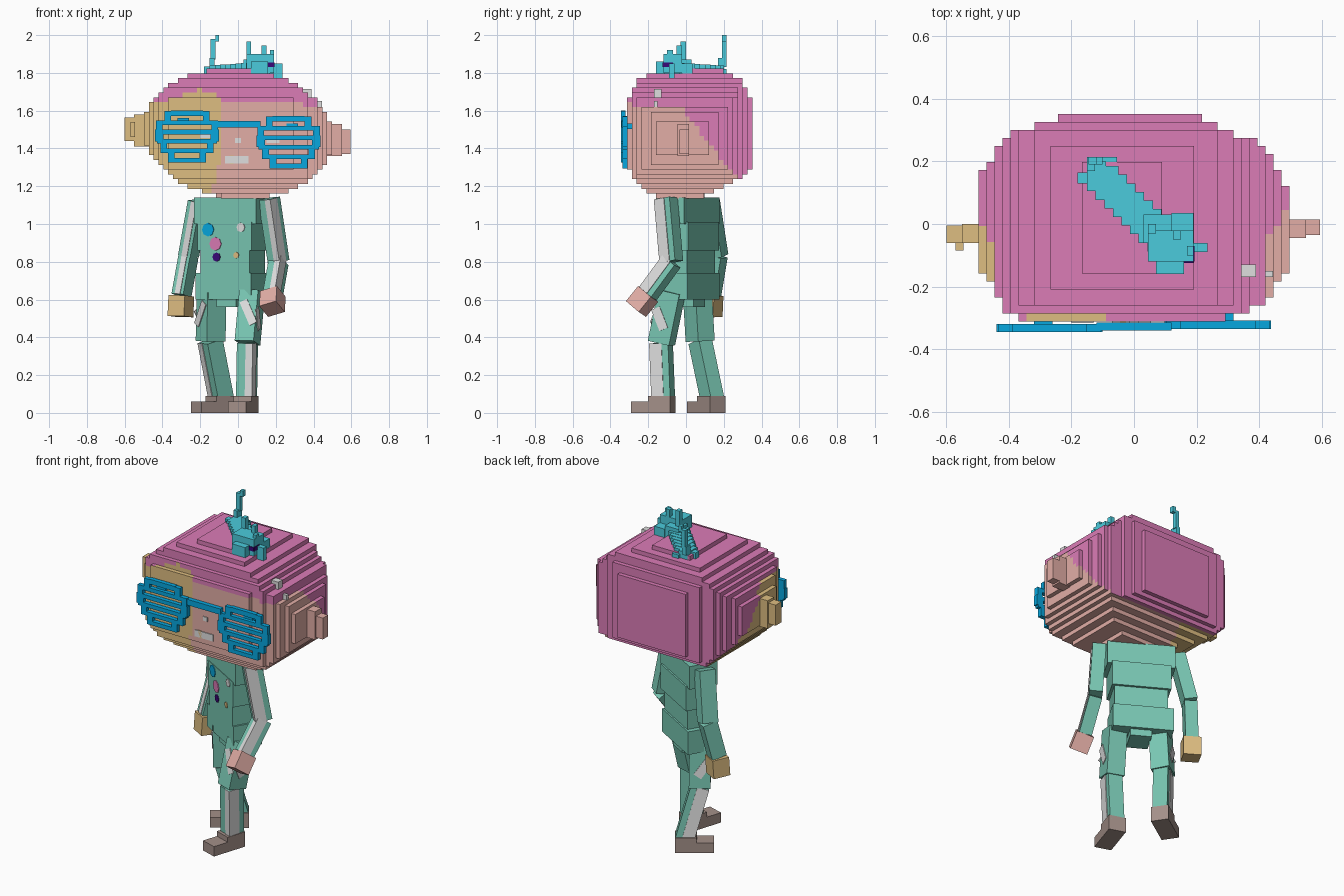
import bpy, bmesh, math
from mathutils import Vector, Matrix

if "Cube" in bpy.data.objects:
    bpy.data.objects.remove(bpy.data.objects["Cube"])

def mat(name, rgb):
    m = bpy.data.materials.new(name)
    m.diffuse_color = (*rgb, 1)
    m.use_nodes = True
    m.node_tree.nodes["Principled BSDF"].inputs["Base Color"].default_value = m.diffuse_color
    return m

PINK = mat("pink_hair", (.71, .20, .47))
SKIN = mat("skin", (.76, .42, .38))
TAN = mat("tan", (.73, .51, .22))
GREEN = mat("green_suit", (.19, .57, .45))
BLUE = mat("blue_shades", (.002, .39, .74))
TEAL = mat("teal_critter", (.07, .60, .72))
GREY = mat("light_grey", (.74, .74, .74))
SHOE = mat("brown_shoe", (.37, .28, .25))
PURPLE = mat("dark_purple", (.04, .002, .19))

def finish(name, bm, mats):
    me = bpy.data.meshes.new(name)
    bm.to_mesh(me)
    bm.free()
    for m in mats:
        me.materials.append(m)
    ob = bpy.data.objects.new(name, me)
    bpy.context.collection.objects.link(ob)
    return ob

def boxes(name, items, m, frame=Matrix()):
    """One object from axis-aligned boxes given as (x0, x1, y0, y1, z0, z1)."""
    bm = bmesh.new()
    for x0, x1, y0, y1, z0, z1 in items:
        c = Vector((x0 + x1, y0 + y1, z0 + z1)) / 2
        s = Matrix.Diagonal((abs(x1 - x0), y1 - y0, abs(z1 - z0), 1))
        bmesh.ops.create_cube(bm, size=1, matrix=frame @ Matrix.Translation(c) @ s)
    return finish(name, bm, [m])

def limb(name, p0, p1, w, d, yaw, m, stripe=None):
    """Box limb, local z along it; stripe lists grey plates: outer side (-1 or 1), 0 for front only."""
    p0, p1 = Vector(p0), Vector(p1)
    z = (p0 - p1).normalized()
    x = Vector((math.cos(yaw), math.sin(yaw), 0))
    x = (x - z * x.dot(z)).normalized()
    f = Matrix.Translation((p0 + p1) / 2) @ Matrix((x, z.cross(x), z)).transposed().to_4x4()
    h = (p0 - p1).length / 2
    boxes(name, [(-w/2, w/2, -d/2, d/2, -h, h)], m, f)
    if stripe == 0:
        boxes(name + "_stripe", [(-w*.2, w*.25, -d/2 - .004, -d/2, -h, h)], GREY, f)
    elif stripe:
        a = stripe * w
        boxes(name + "_stripe", [(a*.5, a*.5 + stripe*.004, -d/2 - .004, d*.14, -h, h),
                                 (a*.08, a*.5, -d/2 - .004, -d/2, -h, h)], GREY, f)
    return f

# ---- Head: stepped voxel shell with hair and two skin tones ----
V = .0255
NX, NY, NZ = 39, 26, 27
X0, Y0, Z0 = -NX*V/2, -.312, 1.135

def inside(i, j, k):
    x, y, z = X0 + (i+.5)*V, Y0 + (j+.5)*V, Z0 + (k+.5)*V
    zc = z - 1.48 + .05*x
    if (x/.5)**2 + (zc/.343)**2 > 1:                                # front outline
        return False
    if (abs(y - .02)/.336)**3.2 + (abs(z - 1.48)/.345)**3.2 > 1:    # side outline
        return False
    if z - 1.15 < .5*(y - .09):                                     # rising underside at the back
        return False
    # outline from above: two chamfers on each corner
    ax, ay = abs(x), abs(y)
    if y > 0:
        if x > 0:
            return ay + .45*ax <= .435 and ax + .6*ay <= .56
        return ay + .3*ax <= .41 and ax + .75*ay <= .615
    return ay + .35*ax <= (.40 if x > 0 else .425) and ax + .6*ay <= .575

def head_colour(p):
    top = 1.65
    if -.45 < p.x < -.1:
        top = 1.71 - .3*abs(p.x + .2)
    elif p.x > .35:
        top = 1.63
    if p.z > top or p.y + .78*p.z > 1.237:
        return 0
    return 2 if p.x < -.09 - .25*max(0, 1.36 - p.z) else 1

def build_head():
    cells = {(i, j, k) for i in range(NX) for j in range(NY) for k in range(NZ) if inside(i, j, k)}
    bm = bmesh.new()
    cache = {}

    def vert(key):
        if key not in cache:
            cache[key] = bm.verts.new((X0 + key[0]*V, Y0 + key[1]*V, Z0 + key[2]*V))
        return cache[key]

    for c in cells:
        for ax in range(3):
            u, w = (ax + 1) % 3, (ax + 2) % 3
            for s in (0, 1):
                nb = list(c)
                nb[ax] += 2*s - 1
                if tuple(nb) in cells:
                    continue
                ring = []
                for du, dw in ((0, 0), (1, 0), (1, 1), (0, 1)):
                    q = list(c)
                    q[ax] += s
                    q[u] += du
                    q[w] += dw
                    ring.append(vert(tuple(q)))
                f = bm.faces.new(ring if s else ring[::-1])
                f.material_index = head_colour(f.calc_center_median())
    finish("head", bm, [PINK, SKIN, TAN])

build_head()

# ---- Ears ----
boxes("left_ear", [(-.55, -.47, -.06, 0, 1.41, 1.58), (-.6, -.55, -.06, -.005, 1.44, 1.565),
                   (-.57, -.545, -.085, -.05, 1.46, 1.54)], TAN)
boxes("right_ear", [(.47, .55, -.045, .015, 1.36, 1.53), (.55, .595, -.035, .015, 1.37, 1.5)], SKIN)

# ---- Face details ----
def face_plate(name, x0, x1, z0, z1, m):
    boxes(name, [(x0, x1, -.317, -.311, z0, z1)], m)
face_plate("mouth", -.07, .055, 1.32, 1.36, GREY)
face_plate("gold_tooth", -.045, -.025, 1.318, 1.362, TAN)
face_plate("nose_shine", -.015, .015, 1.43, 1.455, GREY)
face_plate("left_eye", -.2, -.13, 1.455, 1.48, GREY)
face_plate("right_eye", .15, .22, 1.43, 1.455, GREY)
boxes("hair_clip", [(.33, .39, -.17, -.13, 1.67, 1.715), (.42, .445, -.17, -.15, 1.6, 1.65)], GREY)

# ---- Shutter shades ----
def lens(name, cx, cz, side, yf):
    widths = [.1, .14, .16, .17, .165, .12]
    items = [(cx - .085, cx + .085, yf, yf + .026, cz + .11, cz + .14)]
    for n, hw in enumerate(widths):
        z = cz - .125 + .05*n
        items.append((cx - hw, cx + hw, yf, yf + .026, z - .012, z + .012))
        for s in (-1, 1):          # frame piece reaching to the next bar towards the middle
            a, b = cx + s*(hw - .035), cx + s*hw
            items.append((a, b, yf, yf + .026, z, z + (.05 if n < 3 else -.05)))
    hinge = cx + side*.02
    items.append((hinge - .03, hinge + .03, yf + .02, -.285, cz + .07, cz + .1))
    boxes(name, items, BLUE)

lens("left_lens", -.27, 1.462, -1, -.345)
lens("right_lens", .268, 1.432, 1, -.335)
boxes("shades_bridge", [(-.12, .12, -.341, -.315, 1.51, 1.545)], BLUE)

# ---- Critter on top of the head ----
body = []
for n in range(9):
    t = n / 8
    x, y = -.1 + .22*t, .14 - .22*t
    body.append((x - .05, x + .05, y - .035, y + .045, 1.77, 1.84 + .015*t))
boxes("critter_body", body, TEAL)
boxes("critter_head", [(.045, .19, -.12, -.02, 1.8, 1.9), (.07, .16, -.16, -.1, 1.76, 1.86),
                       (.03, .12, -.06, .03, 1.79, 1.87), (.12, .19, -.02, .035, 1.78, 1.85),
                       (.17, .235, -.09, -.06, 1.76, 1.85)], TEAL)
boxes("critter_ears", [(.045, .07, -.03, 0, 1.87, 1.965), (.125, .15, -.05, -.02, 1.89, 1.945),
                       (.17, .19, -.1, -.07, 1.88, 1.92)], TEAL)
boxes("critter_eyes", [(.13, .19, -.124, -.119, 1.83, 1.855), (.189, .194, -.12, -.07, 1.83, 1.855)], PURPLE)
boxes("critter_tail", [(-.18, -.1, .13, .165, 1.77, 1.835), (-.15, -.09, .15, .2, 1.77, 1.84),
                       (-.15, -.125, .17, .215, 1.83, 1.88), (-.145, -.12, .19, .215, 1.87, 1.98),
                       (-.12, -.1, .19, .215, 1.965, 2.0), (-.1, -.055, .19, .215, 1.77, 1.82)], TEAL)

# ---- Torso, turned about the vertical ----
yaw = math.radians(-30)
T = Matrix.Translation((-.027, .01, 0)) @ Matrix.Rotation(yaw, 4, 'Z')
boxes("chest", [(-.19, .19, -.085, .085, 1.0, 1.14), (-.165, .165, -.088, .095, .86, 1.01)], GREEN, T)
boxes("belly", [(-.15, .15, -.085, .08, .72, .87)], GREEN, T)
boxes("hips", [(-.18, .16, -.085, .09, .6, .74)], GREEN, T)
boxes("crotch", [(-.06, .06, -.07, .07, .56, .61)], GREEN, T)
boxes("neck", [(-.07, .07, -.06, .06, 1.13, 1.22)], SKIN, T)

# Small badges on the chest
for name, x, z, r, m in (("blue_badge", -.1, .97, .036, BLUE), ("pink_badge", -.055, .895, .036, PINK),
                         ("purple_badge", -.05, .825, .024, PURPLE), ("gold_badge", .07, .835, .017, TAN),
                         ("grey_badge", .1, .982, .025, GREY)):
    bm = bmesh.new()
    front = -.088 if .86 < z < 1.01 else -.085
    bmesh.ops.create_cone(bm, cap_ends=True, segments=8, radius1=r, radius2=r, depth=.005,
                          matrix=T @ Matrix.Translation((x, front - .0015, z)) @ Matrix.Rotation(math.pi/2, 4, 'X'))
    finish(name, bm, [m])

# ---- Arms and hands ----
def arm(stripe, shoulder, elbow, wrist, tip, yaw, m, label):
    limb(label + "_upper_arm", shoulder, elbow, .075, .095, yaw, GREEN, stripe)
    limb(label + "_forearm", elbow, wrist, .072, .088, yaw, GREEN, stripe)
    limb(label + "_hand", wrist, tip, .1, .1, yaw, m)

arm(1, (.165, -.105, 1.135), (.215, -.075, .8), (.185, -.2, .63), (.18, -.265, .55), math.radians(-35), SKIN, "right")
arm(0, (-.21, .12, 1.12), (-.262, .165, .83), (-.3, .13, .62), (-.305, .125, .51), yaw, TAN, "left")

# ---- Legs and shoes ----
def leg(side, hip, knee, ankle, yaw, label):
    w, d = .105, .12
    f = limb(label + "_thigh", hip, knee, w, d, yaw, GREEN)
    # slanted grey flash on the front and outer side of the thigh
    slant = f @ Matrix.Translation((side*.01, -d/2 - .002, .015)) @ Matrix.Rotation(-side*.5, 4, 'Y')
    boxes(label + "_thigh_flash", [(-.022, .022, -.003, .003, -.07, .07)], GREY, slant)
    slant = f @ Matrix.Translation((side*(w/2 + .001), -.02, -.01)) @ Matrix.Rotation(.6, 4, 'X')
    boxes(label + "_thigh_side_flash", [(-.003, .003, -.025, .025, -.06, .06)], GREY, slant)
    limb(label + "_shin", knee, ankle, .085, .1, yaw, GREEN, side)
    s = Matrix.Translation((ankle[0], ankle[1], 0)) @ Matrix.Rotation(yaw, 4, 'Z')
    boxes(label + "_shoe", [(-.05, .05, -.165, .05, 0, .06), (-.05, .05, -.07, .05, .05, .09)], SHOE, s)

leg(1, (.075, -.075, .64), (.05, -.13, .37), (.045, -.118, .07), math.radians(-18), "right")
leg(-1, (-.14, .06, .64), (-.145, .075, .38), (-.085, .14, .07), math.radians(-56), "left")
